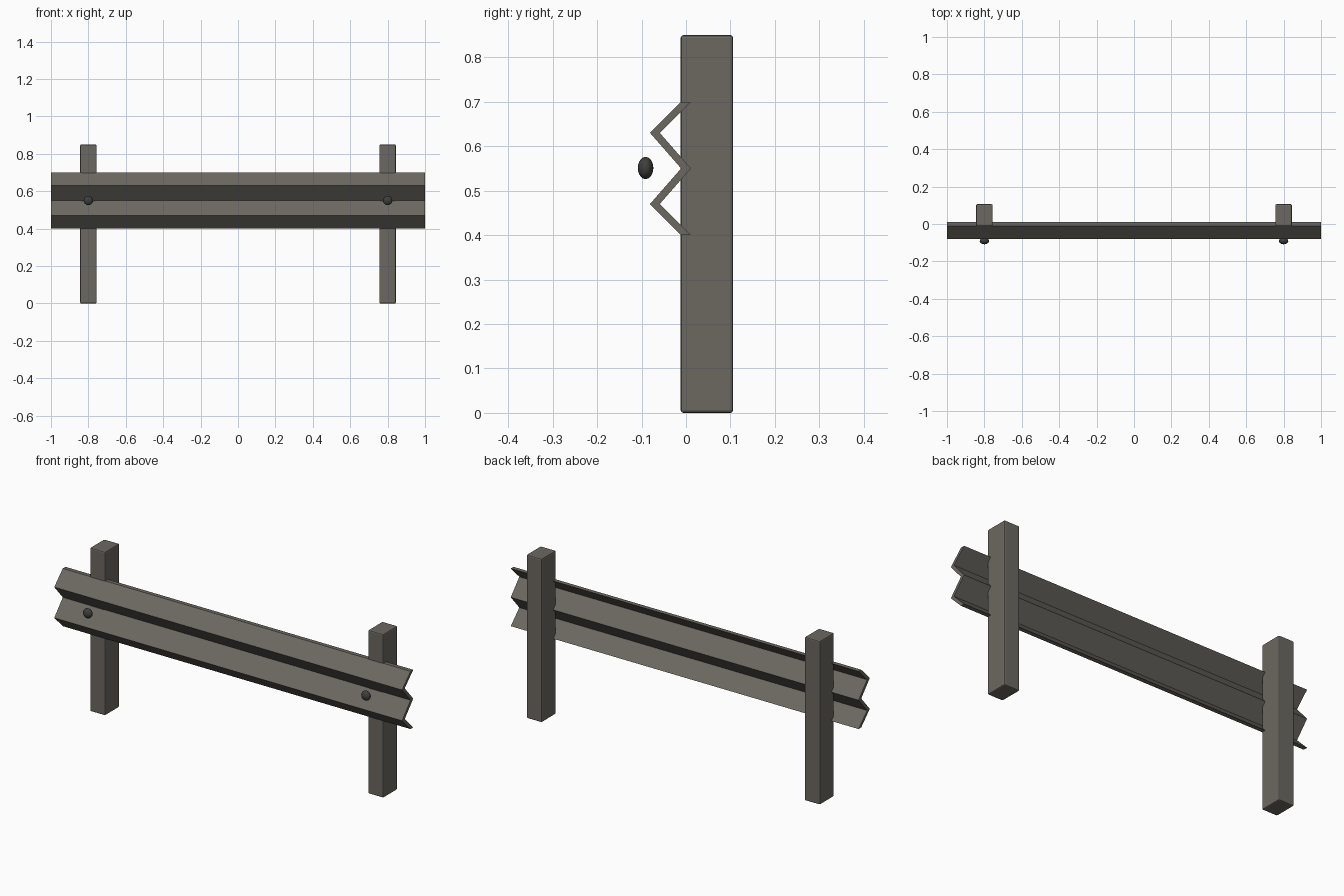
import bpy
import bmesh
import math

if "Cube" in bpy.data.objects:
    bpy.data.objects.remove(bpy.data.objects["Cube"])


def material(name, color):
    m = bpy.data.materials.new(name)
    m.use_nodes = True
    m.diffuse_color = color
    m.node_tree.nodes["Principled BSDF"].inputs["Base Color"].default_value = color
    return m


steel = material("weathered_grey", (0.15, 0.14, 0.12, 1))
dark = material("dark_bolt_grey", (0.05, 0.05, 0.045, 1))


# Corrugated rail: zigzag sheet section swept along x
def make_rail():
    zigzag = [(0, 0.70), (-0.07, 0.63), (0, 0.55), (-0.07, 0.47), (0, 0.40)]
    half = 0.011
    bm = bmesh.new()
    rows = []
    for x in (-1, 1):
        rows.append([(bm.verts.new((x, y - half, z)), bm.verts.new((x, y + half, z)))
                     for y, z in zigzag])
    a, b = rows
    for i in range(len(zigzag) - 1):
        for side in (0, 1):
            bm.faces.new((a[i][side], b[i][side], b[i + 1][side], a[i + 1][side]))
        for row in rows:
            bm.faces.new((row[i][0], row[i][1], row[i + 1][1], row[i + 1][0]))
    for i in (0, -1):
        bm.faces.new((a[i][0], b[i][0], b[i][1], a[i][1]))
    bmesh.ops.recalc_face_normals(bm, faces=bm.faces)
    mesh = bpy.data.meshes.new("rail")
    bm.to_mesh(mesh)
    bm.free()
    mesh.materials.append(steel)
    rail = bpy.data.objects.new("rail", mesh)
    bpy.context.collection.objects.link(rail)


# Square post with slightly softened edges
def make_post(name, x):
    bpy.ops.mesh.primitive_cube_add(size=1, location=(x, 0.047, 0.425))
    post = bpy.context.object
    post.name = name
    post.scale = (0.088, 0.118, 0.85)
    bpy.ops.object.transform_apply(location=False, rotation=False, scale=True)
    bevel = post.modifiers.new("soft_edges", "BEVEL")
    bevel.width = 0.006
    bevel.segments = 2
    post.data.materials.append(steel)


# Flattened round bolt head in front of the rail
def make_bolt(name, x):
    bpy.ops.mesh.primitive_uv_sphere_add(segments=16, ring_count=10, radius=0.025,
                                         location=(x, -0.091, 0.551),
                                         rotation=(math.pi / 2, 0, 0))
    bolt = bpy.context.object
    bolt.name = name
    bolt.scale = (1, 1, 0.7)
    bolt.data.materials.append(dark)
    bpy.ops.object.shade_smooth()


make_rail()
for label, x in (("left", 0.8), ("right", -0.8)):
    make_post(label + "_post", x)
    make_bolt(label + "_bolt", x)
